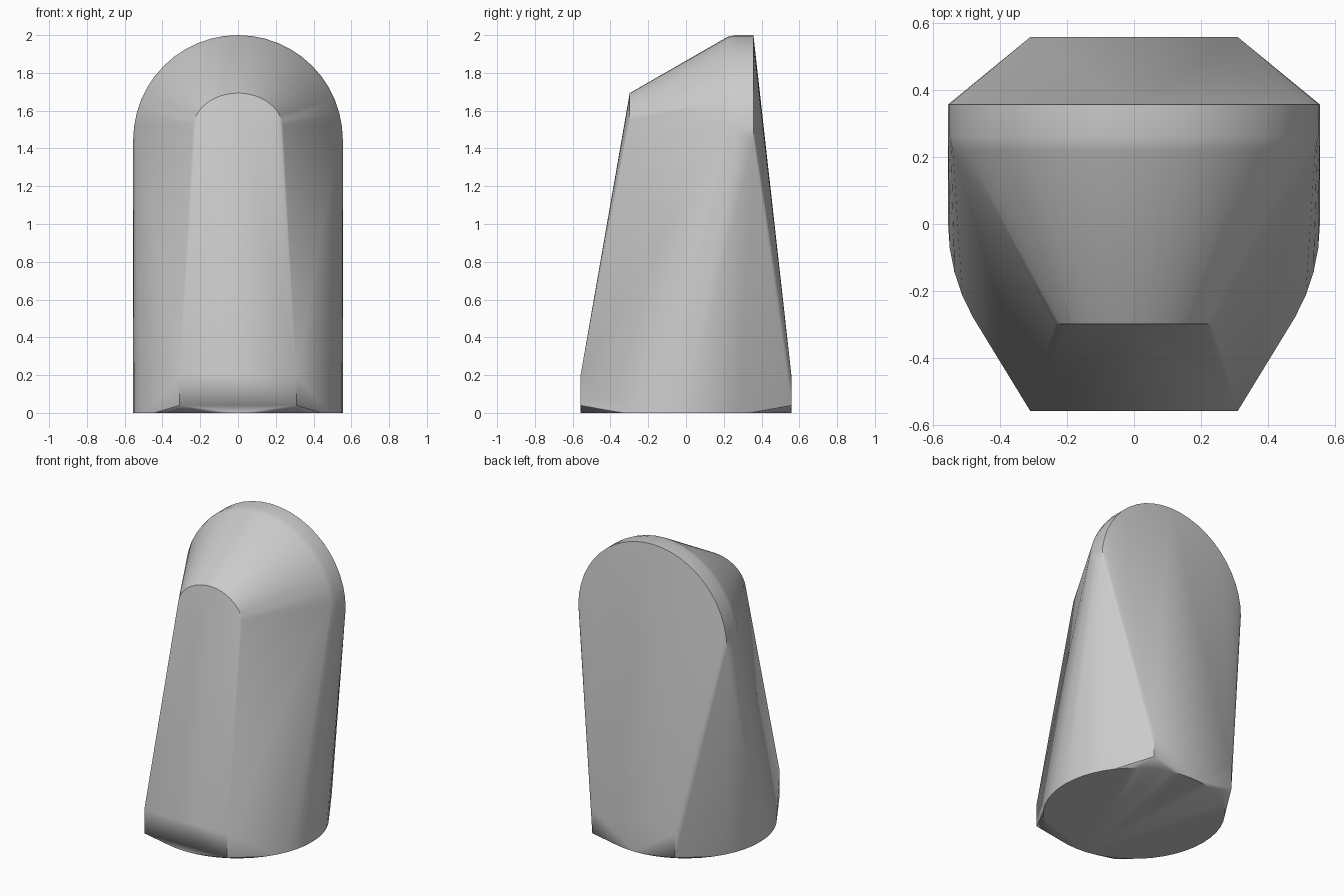
import bpy
import bmesh
from math import cos, sin, pi

cube = bpy.data.objects.get("Cube")
if cube:
    bpy.data.objects.remove(cube, do_unlink=True)

RADIUS = 0.555
CORNER_X, CORNER_Y = 0.31, 0.558


def arch(y, half_width, base, rise, steps=24):
    """Half-ellipse standing upright at depth y."""
    angles = [pi * i / steps for i in range(steps + 1)]
    return [(half_width * cos(a), y, base + rise * sin(a)) for a in angles]


# Round foot
points = [(RADIUS * cos(2 * pi * i / 48), CORNER_Y * sin(2 * pi * i / 48), 0)
          for i in range(48)]
# Four raised corners with short upright edges
points += [(sx * CORNER_X, sy * CORNER_Y, z)
           for sx in (-1, 1) for sy in (-1, 1) for z in (0.04, 0.2)]
# Back arch, soft rim and small front arch
points += arch(0.357, RADIUS, 1.445, RADIUS)
points += arch(0.26, RADIUS, 1.445, RADIUS)
points += arch(0.22, 0.546, 1.445, 0.546)
points += arch(-0.298, 0.24, 1.50, 0.193)

# Skin stretched over the outlines
bm = bmesh.new()
for p in points:
    bm.verts.new(p)
hull = bmesh.ops.convex_hull(bm, input=bm.verts)
loose = {g for g in hull["geom_interior"] + hull["geom_unused"]
         if isinstance(g, bmesh.types.BMVert)}
bmesh.ops.delete(bm, geom=list(loose), context="VERTS")
bmesh.ops.recalc_face_normals(bm, faces=bm.faces)
mesh = bpy.data.meshes.new("keycap_body")
bm.to_mesh(mesh)
bm.free()

body = bpy.data.objects.new("tapered_arch_body", mesh)
bpy.context.collection.objects.link(body)

# Plain grey
grey = bpy.data.materials.new("light_grey")
grey.use_nodes = True
colour = (0.6, 0.6, 0.6, 1)
grey.diffuse_color = colour
grey.node_tree.nodes["Principled BSDF"].inputs["Base Color"].default_value = colour
mesh.materials.append(grey)

# Smooth shading with crisp outlines
bpy.ops.object.select_all(action="DESELECT")
body.select_set(True)
bpy.context.view_layer.objects.active = body
bpy.ops.object.shade_smooth_by_angle(angle=pi / 6)
